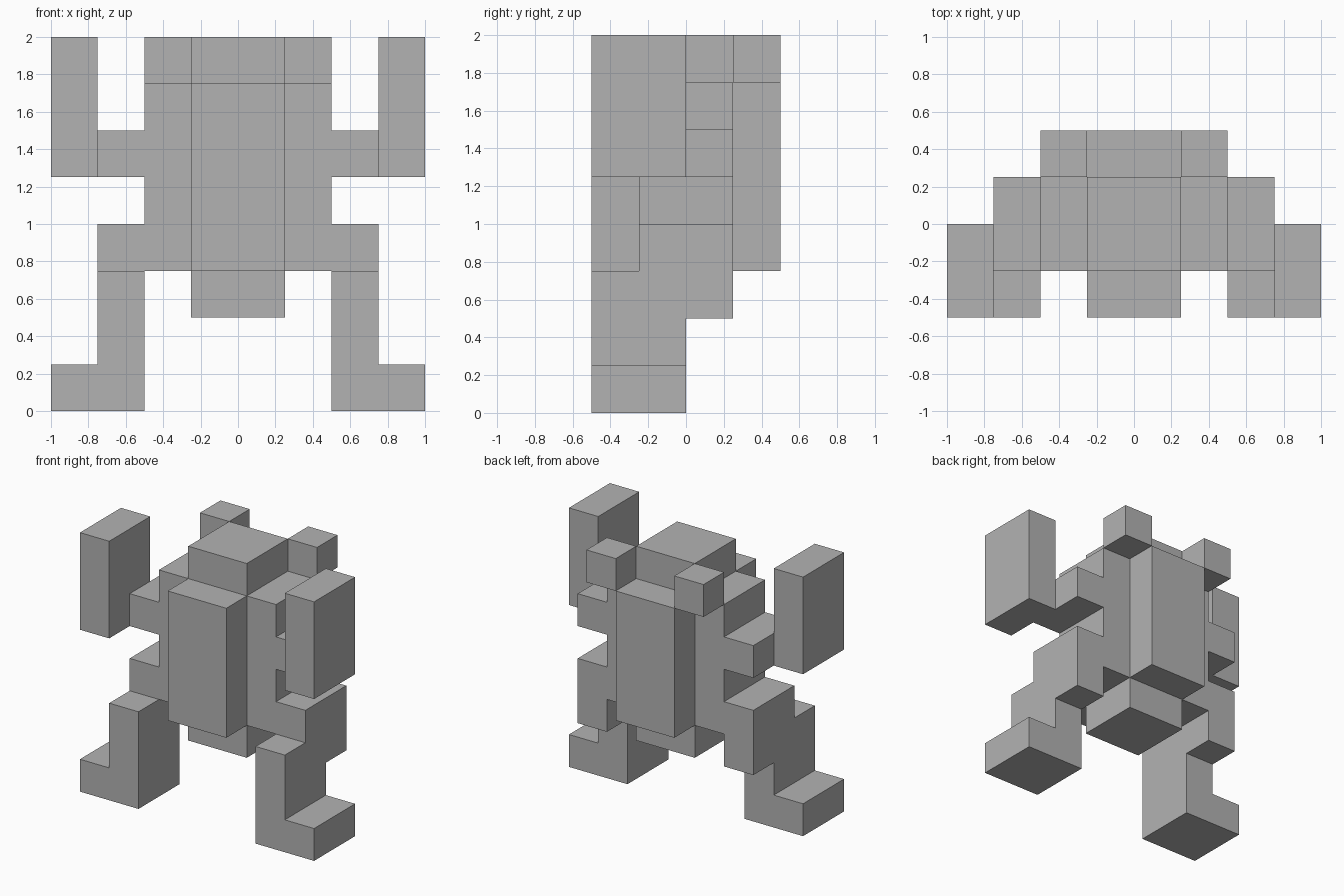
import bpy
import bmesh

if "Cube" in bpy.data.objects:
    bpy.data.objects.remove(bpy.data.objects["Cube"], do_unlink=True)

U = 0.25  # one block; all sizes below count blocks

grey = bpy.data.materials.new("plain_grey")
grey.use_nodes = True
colour = (0.45, 0.45, 0.45, 1)
grey.diffuse_color = colour
grey.node_tree.nodes["Principled BSDF"].inputs["Base Color"].default_value = colour


def extrude_profile(name, profile, x0, x1):
    """Sweep a (y, z) outline from x0 to x1."""
    bm = bmesh.new()
    face = bm.faces.new([bm.verts.new((x0 * U, y * U, z * U)) for y, z in profile])
    swept = bmesh.ops.extrude_face_region(bm, geom=[face])["geom"]
    moved = [v for v in swept if isinstance(v, bmesh.types.BMVert)]
    bmesh.ops.translate(bm, verts=moved, vec=((x1 - x0) * U, 0, 0))
    bmesh.ops.recalc_face_normals(bm, faces=bm.faces)
    mesh = bpy.data.meshes.new(name)
    bm.to_mesh(mesh)
    bm.free()
    mesh.materials.append(grey)
    obj = bpy.data.objects.new(name, mesh)
    bpy.context.collection.objects.link(obj)


def box(name, x, y, z):
    outline = [(y[0], z[0]), (y[1], z[0]), (y[1], z[1]), (y[0], z[1])]
    extrude_profile(name, outline, *x)


# Body core with belly and back slabs
box("torso", (-2, 2), (-1, 1), (3, 7))
box("belly", (-1, 1), (-2, -1), (3, 7))
box("back", (-1, 1), (1, 2), (3, 7))
box("head", (-1, 1), (-1, 1), (7, 8))
box("pelvis", (-1, 1), (-1, 1), (2, 3))

# Stepped side outline of a bent leg
LEG = [(-2, 0), (0, 0), (0, 2), (1, 2), (1, 4), (-1, 4), (-1, 3), (-2, 3)]

# Paired parts, left is +x
for side, s in (("left", 1), ("right", -1)):
    def span(a, b):
        return tuple(sorted((a * s, b * s)))

    box(f"{side}_ear", span(1, 2), (1, 2), (7, 8))
    box(f"{side}_arm", span(2, 3), (-1, 1), (5, 6))
    box(f"{side}_hand", span(3, 4), (-2, 0), (5, 8))
    extrude_profile(f"{side}_leg", LEG, *span(2, 3))
    box(f"{side}_foot", span(3, 4), (-2, 0), (0, 1))
